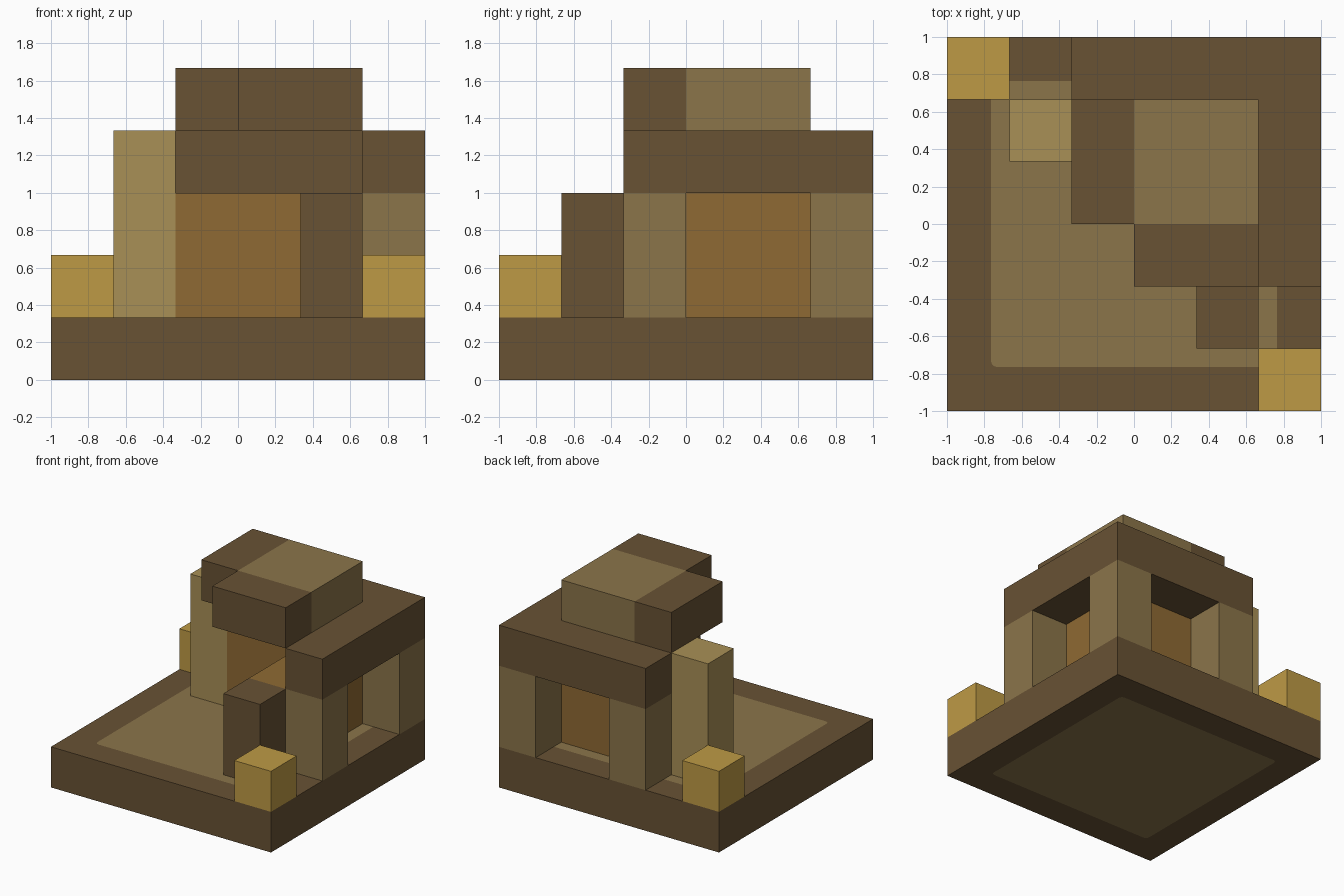
import bpy, bmesh

if "Cube" in bpy.data.objects:
    bpy.data.objects.remove(bpy.data.objects["Cube"], do_unlink=True)

U = 1 / 3  # block size; the plan is a six by six grid of blocks


def material(name, code):
    """Flat material from an sRGB hex code, stored as linear values."""
    rgb = [int(code[i:i + 2], 16) / 255 for i in (0, 2, 4)]
    colour = [c / 12.92 if c <= 0.04045 else ((c + 0.055) / 1.055) ** 2.4 for c in rgb] + [1]
    mat = bpy.data.materials.new(name)
    mat.use_nodes = True
    mat.diffuse_color = colour
    mat.node_tree.nodes["Principled BSDF"].inputs["Base Color"].default_value = colour
    return mat


BROWN = material("dark brown", "685234")
TAN = material("tan", "8B754A")
SAND = material("light sand", "A99056")
GOLD = material("gold", "BE9A45")
ORANGE = material("orange brown", "8F6A33")


def block(name, low, high, *mats, edit=None):
    """Box between two grid corners, counted in blocks."""
    bm = bmesh.new()
    bmesh.ops.create_cube(bm, size=1)
    for v in bm.verts:
        for i in range(3):
            v.co[i] = (low[i] if v.co[i] < 0 else high[i]) * U - (1 if i < 2 else 0)
    if edit:
        edit(bm)
    mesh = bpy.data.meshes.new(name)
    bm.to_mesh(mesh)
    bm.free()
    for mat in mats:
        mesh.materials.append(mat)
    obj = bpy.data.objects.new(name, mesh)
    bpy.context.collection.objects.link(obj)
    return obj


def inset_panels(bm):
    """Tan panel with softened corners on the top and underside."""
    bm.normal_update()
    caps = [f for f in bm.faces if abs(f.normal.z) > 0.9]
    bmesh.ops.inset_individual(bm, faces=caps, thickness=U)
    corners = [v for v in bm.verts if abs(v.co.x) < 0.9]
    bmesh.ops.bevel(bm, geom=corners, offset=0.03, segments=3, profile=0.5, affect='VERTICES')
    bm.normal_update()
    for f in bm.faces:
        centre = f.calc_center_median()
        f.material_index = int(abs(f.normal.z) > 0.9 and centre.xy.length < 0.02)


def mirrored_pair(first, second, low, high, mat):
    """Two boxes mirrored across the diagonal of the plan."""
    block(first, low, high, mat)
    block(second, (low[1], low[0], low[2]), (high[1], high[0], high[2]), mat)


# Base slab
block("base", (0, 0, 0), (6, 6, 1), BROWN, TAN, edit=inset_panels)

# Corner lanterns
mirrored_pair("back_lantern", "front_lantern", (0, 5, 1), (1, 6, 2), GOLD)

# Free-standing posts
block("tall_post", (1, 4, 1), (2, 5, 4), SAND)
block("short_post", (4, 1, 1), (5, 2, 3), BROWN)

# Inner L-shaped wall
block("inner_back_wall", (2, 4, 1), (5, 5, 3), ORANGE)
block("inner_side_wall", (4, 2, 1), (5, 4, 3), ORANGE)

# Outer pillars
mirrored_pair("back_pillar", "side_pillar", (2, 5, 1), (3, 6, 3), TAN)
block("corner_pillar", (5, 5, 1), (6, 6, 3), TAN)

# Beams over the pillars
block("back_beam", (2, 5, 3), (6, 6, 4), BROWN)
block("side_beam", (5, 2, 3), (6, 5, 4), BROWN)

# Roof: tan centre with two dark edge blocks
block("roof_centre", (3, 3, 4), (5, 5, 5), TAN)
mirrored_pair("roof_edge_right", "roof_edge_front", (2, 3, 4), (3, 5, 5), BROWN)
